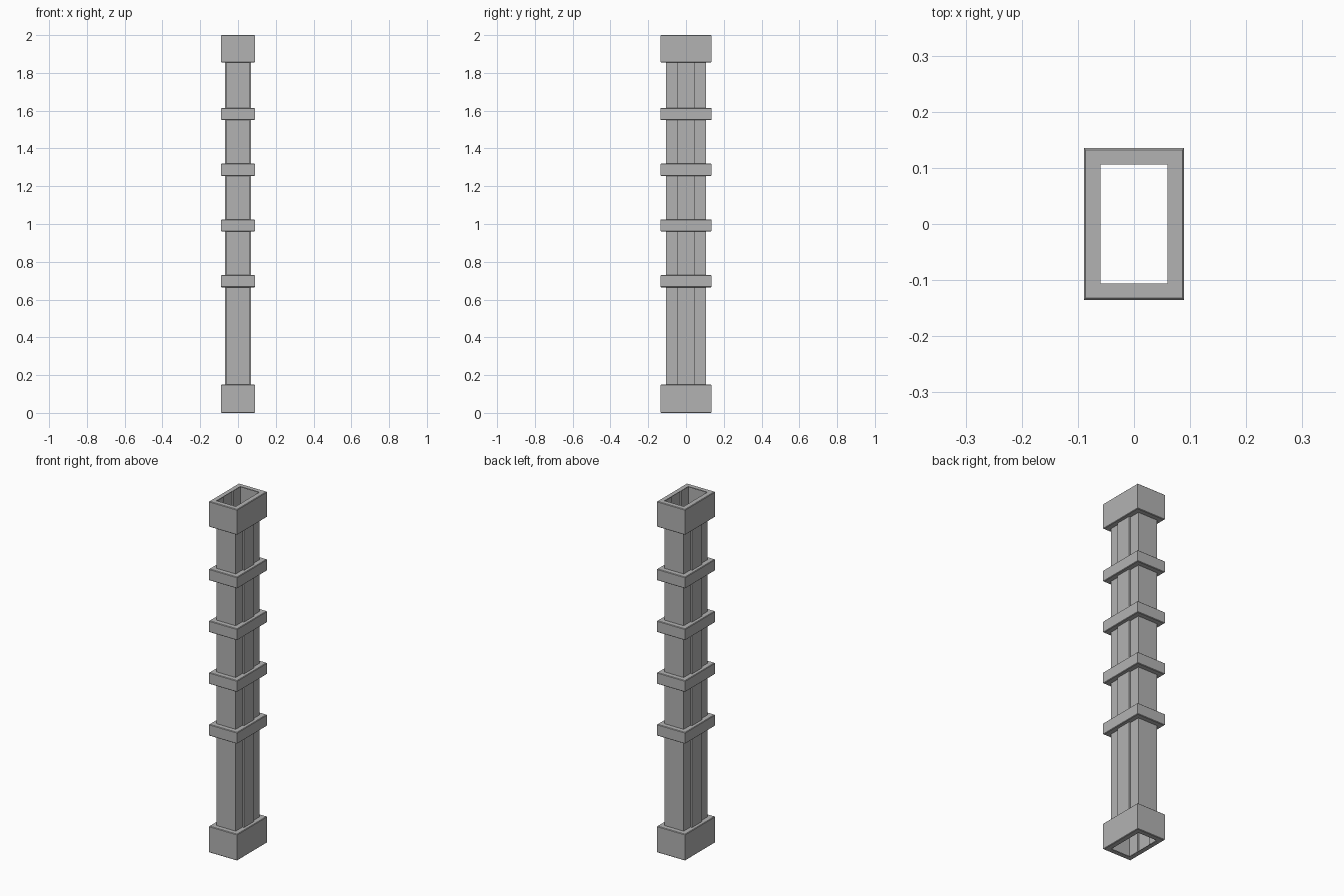
import bpy
import bmesh

# Remove the default cube only
if "Cube" in bpy.data.objects:
    bpy.data.objects.remove(bpy.data.objects["Cube"], do_unlink=True)

# Single grey material
GREY = (0.45, 0.45, 0.45, 1.0)
grey = bpy.data.materials.new("concrete_grey")
grey.use_nodes = True
grey.diffuse_color = GREY
grey.node_tree.nodes["Principled BSDF"].inputs["Base Color"].default_value = GREY

INNER = (0.06, 0.106)      # half size of the hollow shaft
OUTER = (0.089, 0.135)     # half size of the collars
RIB_X, RIB_Y = 0.07, 0.045  # reach and half width of the side ribs
BEVEL = 0.003


def finish(name, bm):
    mesh = bpy.data.meshes.new(name)
    bm.to_mesh(mesh)
    bm.free()
    mesh.materials.append(grey)
    obj = bpy.data.objects.new(name, mesh)
    bpy.context.collection.objects.link(obj)
    return obj


def rectangle(half):
    x, y = half
    return [(-x, -y), (x, -y), (x, y), (-x, y)]


def loft(name, rings):
    """Join successive (outline, height) rings with quads."""
    bm = bmesh.new()
    loops = [[bm.verts.new((x, y, z)) for x, y in outline] for outline, z in rings]
    for low, high in zip(loops, loops[1:]):
        n = len(low)
        for i in range(n):
            j = (i + 1) % n
            bm.faces.new((low[i], low[j], high[j], high[i]))
    return finish(name, bm)


# Collar: outer wall with softened rims, open through the middle
def collar(name, z0, z1):
    hole = rectangle(INNER)
    rim = rectangle([h - BEVEL for h in OUTER])
    wall = rectangle(OUTER)
    return loft(name, [(hole, z0), (rim, z0), (wall, z0 + BEVEL),
                       (wall, z1 - BEVEL), (rim, z1), (hole, z1)])


# Hollow shaft with a raised rib down each long side
x, y = INNER
right_side = [(x, -y), (x, -RIB_Y), (RIB_X, -RIB_Y),
              (RIB_X, RIB_Y), (x, RIB_Y), (x, y)]
profile = right_side + [(-px, -py) for px, py in right_side]
loft("hollow_shaft", [(profile, 0.001), (profile, 1.999)])

# End caps and the four bands between them
collar("base_cap", 0.0, 0.15)
collar("top_cap", 1.855, 2.0)
for i in range(4):
    z = 0.665 + i * 0.295
    collar(f"band_{i + 1}", z, z + 0.065)
